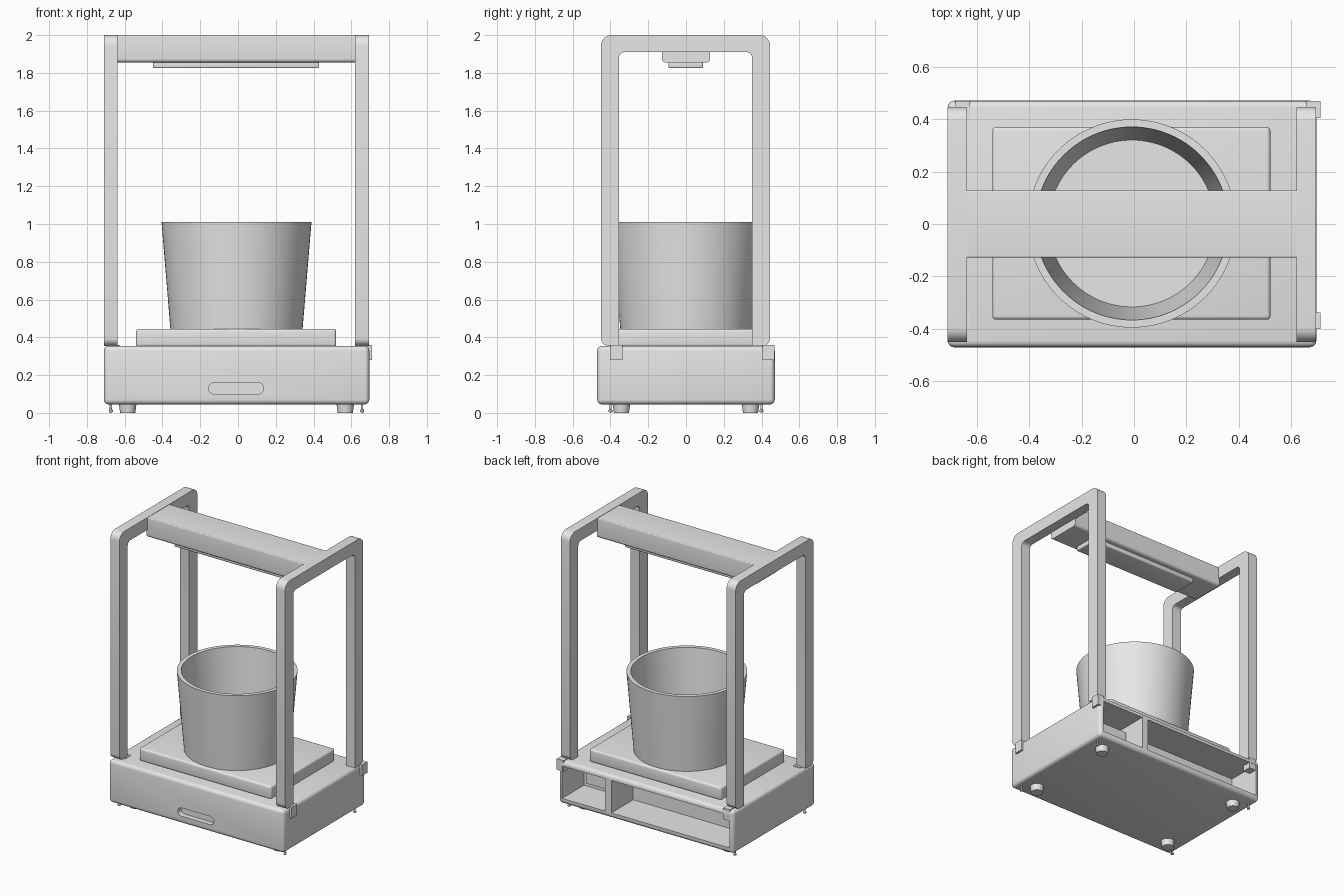
import bpy, bmesh, math
from mathutils import Vector

if "Cube" in bpy.data.objects:
    bpy.data.objects.remove(bpy.data.objects["Cube"], do_unlink=True)

grey = bpy.data.materials.new("light_grey")
grey.use_nodes = True
grey.diffuse_color = (0.8, 0.8, 0.8, 1)
grey.node_tree.nodes["Principled BSDF"].inputs["Base Color"].default_value = (0.8, 0.8, 0.8, 1)
CX = -0.008  # middle of the body, set off by the clips on one side


def finish(bm, name):
    bmesh.ops.recalc_face_normals(bm, faces=bm.faces[:])
    mesh = bpy.data.meshes.new(name)
    bm.to_mesh(mesh)
    bm.free()
    mesh.materials.append(grey)
    obj = bpy.data.objects.new(name, mesh)
    bpy.context.collection.objects.link(obj)
    return obj


def smooth(obj):
    bpy.ops.object.select_all(action='DESELECT')
    obj.select_set(True)
    bpy.context.view_layer.objects.active = obj
    bpy.ops.object.shade_smooth_by_angle(angle=math.radians(35))


def box(name, x, y, z, bevel=0.0):
    """Box from (low, high) ranges with rounded edges."""
    bm = bmesh.new()
    bmesh.ops.create_cube(bm, size=1)
    for v in bm.verts:
        v.co = Vector([(a + b) / 2 + c * (b - a) for c, (a, b) in zip(v.co, (x, y, z))])
    if bevel:
        bmesh.ops.bevel(bm, geom=bm.edges[:], offset=bevel, segments=4,
                        profile=0.5, affect='EDGES')
    obj = finish(bm, name)
    smooth(obj)
    return obj


def rounded(corners, steps=6):
    """Outline through (u, v, radius) square corners, with arcs."""
    out = []
    for i, (u, v, r) in enumerate(corners):
        p = Vector((u, v))
        a = (Vector(corners[i - 1][:2]) - p).normalized()
        b = (Vector(corners[(i + 1) % len(corners)][:2]) - p).normalized()
        if r == 0:
            out.append(p)
            continue
        for k in range(steps + 1):
            t = k / steps * math.pi / 2
            out.append(p + a * r * (1 - math.sin(t)) + b * r * (1 - math.cos(t)))
    return out


def extrude(name, points, place, offset):
    bm = bmesh.new()
    face = bm.faces.new([bm.verts.new(place(p)) for p in points])
    new = bmesh.ops.extrude_face_region(bm, geom=[face])["geom"]
    bmesh.ops.translate(bm, vec=offset, verts=[g for g in new if isinstance(g, bmesh.types.BMVert)])
    obj = finish(bm, name)
    smooth(obj)
    return obj


def lathe(name, profile, x, y, sides):
    """Spin an (radius, height) profile around a vertical axis."""
    bm = bmesh.new()
    verts = [bm.verts.new((r, 0, z)) for r, z in profile]
    edges = [bm.edges.new(pair) for pair in zip(verts, verts[1:])]
    bmesh.ops.spin(bm, geom=verts + edges, axis=(0, 0, 1), cent=(0, 0, 0),
                   angle=math.tau, steps=sides)
    bmesh.ops.remove_doubles(bm, verts=bm.verts[:], dist=0.0001)
    bmesh.ops.translate(bm, vec=(x, y, 0), verts=bm.verts[:])
    obj = finish(bm, name)
    smooth(obj)
    return obj


def cut(obj, cutters):
    for c in cutters:
        c.hide_render = True
        mod = obj.modifiers.new("cut", 'BOOLEAN')
        mod.operation, mod.solver, mod.object = 'DIFFERENCE', 'EXACT', c
    graph = bpy.context.evaluated_depsgraph_get()
    mesh = bpy.data.meshes.new_from_object(obj.evaluated_get(graph))
    obj.modifiers.clear()
    obj.data = mesh
    for c in cutters:
        bpy.data.objects.remove(c, do_unlink=True)


# Base housing with two rear bays and a front finger slot
body = box("base_housing", (-0.71, 0.695), (-0.47, 0.47), (0.045, 0.355), 0.025)
slot = extrude("slot_cutter",
               rounded([(-0.155, 0.1, 0.029), (0.135, 0.1, 0.029),
                        (0.135, 0.16, 0.029), (-0.155, 0.16, 0.029)]),
               lambda p: (p.x, -0.6, p.y), (0, 0.17, 0))
small_bay = box("small_bay_cutter", (0.32, 0.665), (0.22, 0.6), (0.085, 0.32))
large_bay = box("large_bay_cutter", (-0.68, 0.27), (0.22, 0.6), (0.085, 0.32))
cut(body, [slot, small_bay, large_bay])
smooth(body)
box("bay_module", (0.34, 0.58), (0.215, 0.32), (0.16, 0.26))

# Weighing platform
box("platform", (-0.54, 0.52), (-0.365, 0.37), (0.35, 0.445), 0.015)

# Open tapered pot
lathe("pot", [(0, 0.445), (0.35, 0.445), (0.397, 1.01), (0.368, 1.01), (0.318, 0.465), (0, 0.465)],
      CX, 0.002, 96)

# Two upright side arches
arch = rounded([(-0.45, 0.355, 0.04), (-0.45, 2, 0.055), (0.445, 2, 0.055), (0.445, 0.355, 0.04),
                (0.35, 0.355, 0), (0.35, 1.91, 0.03), (-0.355, 1.91, 0.03), (-0.355, 0.355, 0)])
for name, x in (("right_arch", -0.71), ("left_arch", 0.62)):
    extrude(name, arch, lambda p: (x, p.x, p.y), (0.073, 0, 0))

# Overhead beam and lamp strip
beam = rounded([(-0.128, 1.855, 0.02), (0.128, 1.855, 0.02), (0.128, 1.998, 0.006), (-0.128, 1.998, 0.006)])
extrude("overhead_beam", beam, lambda p: (-0.645, p.x, p.y), (1.27, 0, 0))
box("lamp_strip", (-0.45, 0.43), (-0.093, 0.09), (1.825, 1.865), 0.008)

# Corner clips, feet and pins
for side, x in (("right", -0.68), ("left", 0.655)):
    for end, y in (("front", -0.4), ("back", 0.405)):
        box(f"{side}_{end}_clip", (x, x + 0.055), (y, y + 0.063), (0.28, 0.36))
for side, s in (("right", -1), ("left", 1)):
    for end, y in (("front", -1), ("back", 1)):
        lathe(f"{side}_{end}_foot", [(0, 0), (0.04, 0), (0.047, 0.05), (0, 0.05)],
              CX + s * 0.576, y * 0.342, 32)
        lathe(f"{side}_{end}_pin", [(0, 0), (0.011, 0.006), (0.011, 0.014), (0.006, 0.02), (0.006, 0.06), (0, 0.06)],
              CX + s * 0.665, y * 0.4, 12)
